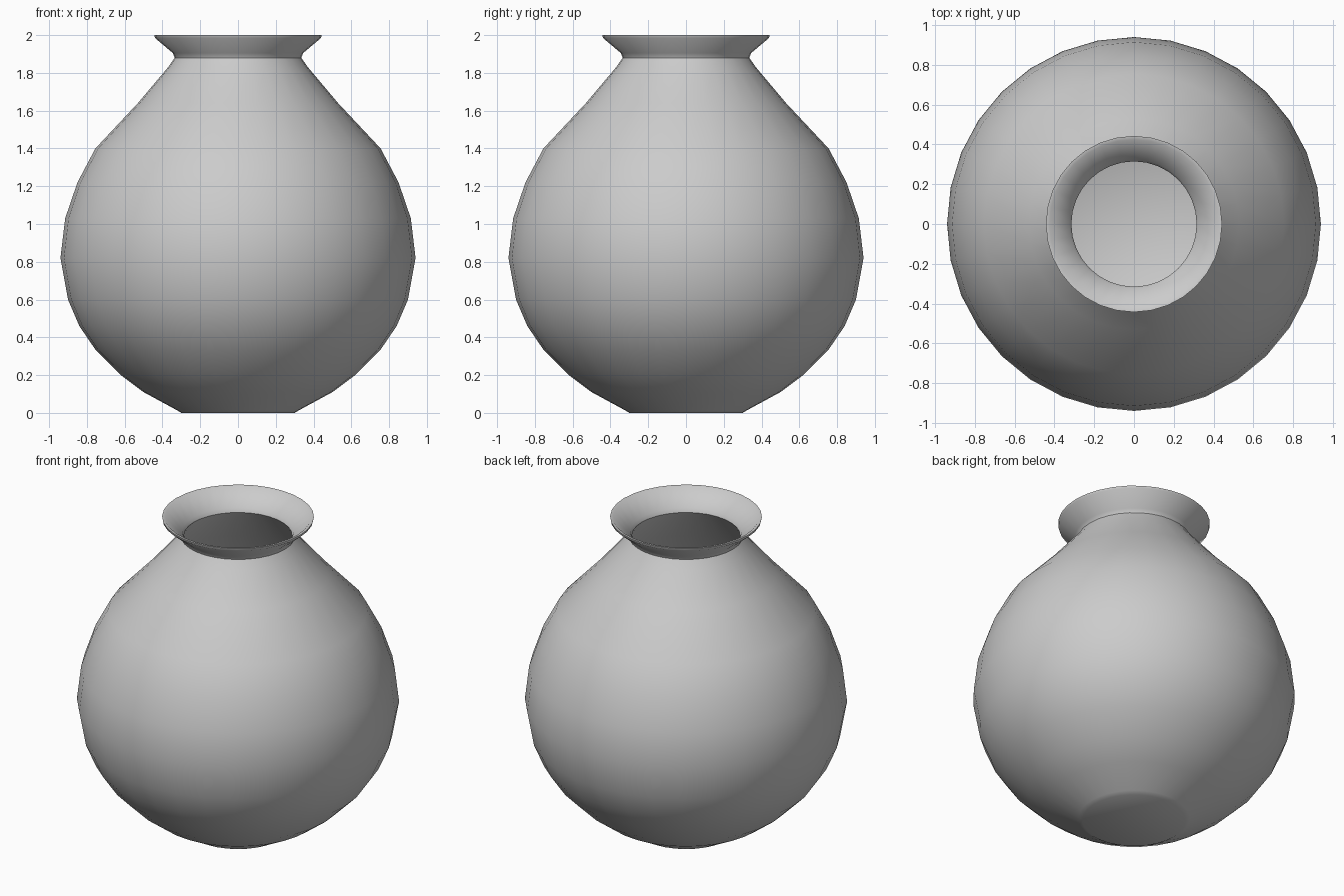
import bpy, bmesh, math

if "Cube" in bpy.data.objects:
    bpy.data.objects.remove(bpy.data.objects["Cube"], do_unlink=True)

SIDES = 32
WALL = 0.02

grey = bpy.data.materials.new("grey clay")
grey.use_nodes = True
grey.diffuse_color = (0.6, 0.6, 0.6, 1)
grey.node_tree.nodes["Principled BSDF"].inputs["Base Color"].default_value = (0.6, 0.6, 0.6, 1)

# Outer wall as (radius, height), from foot to lip
outer = [(0.30, 0.0), (0.325, 0.015), (0.50, 0.11), (0.62, 0.20), (0.755, 0.335),
         (0.84, 0.46), (0.90, 0.60), (0.94, 0.82), (0.915, 1.03), (0.85, 1.22),
         (0.755, 1.40), (0.53, 1.64), (0.37, 1.83), (0.335, 1.88), (0.345, 1.905),
         (0.44, 1.985), (0.443, 2.0)]

# Inner wall follows the outer one from the lip back down to the floor
inner = [(r - WALL, max(z, WALL)) for r, z in reversed(outer[1:-1])]
inner[0] = (0.425, 1.998)
profile = outer + inner


def lathe(name, points):
    """Spin a profile around z, closing both ends with flat discs."""
    bm = bmesh.new()
    rings = []
    for r, z in points:
        angles = [math.tau * i / SIDES for i in range(SIDES)]
        rings.append([bm.verts.new((r * math.cos(a), r * math.sin(a), z)) for a in angles])
    for low, high in zip(rings, rings[1:]):
        for i in range(SIDES):
            j = (i + 1) % SIDES
            bm.faces.new((low[i], low[j], high[j], high[i]))
    bm.faces.new(list(reversed(rings[0])))
    bm.faces.new(rings[-1])
    bmesh.ops.recalc_face_normals(bm, faces=bm.faces)
    mesh = bpy.data.meshes.new(name)
    bm.to_mesh(mesh)
    bm.free()
    obj = bpy.data.objects.new(name, mesh)
    bpy.context.collection.objects.link(obj)
    mesh.materials.append(grey)
    return obj


# Round pot with flared lip
pot = lathe("round_pot", profile)
bpy.ops.object.select_all(action="DESELECT")
pot.select_set(True)
bpy.context.view_layer.objects.active = pot
bpy.ops.object.shade_smooth_by_angle(angle=math.radians(50))
